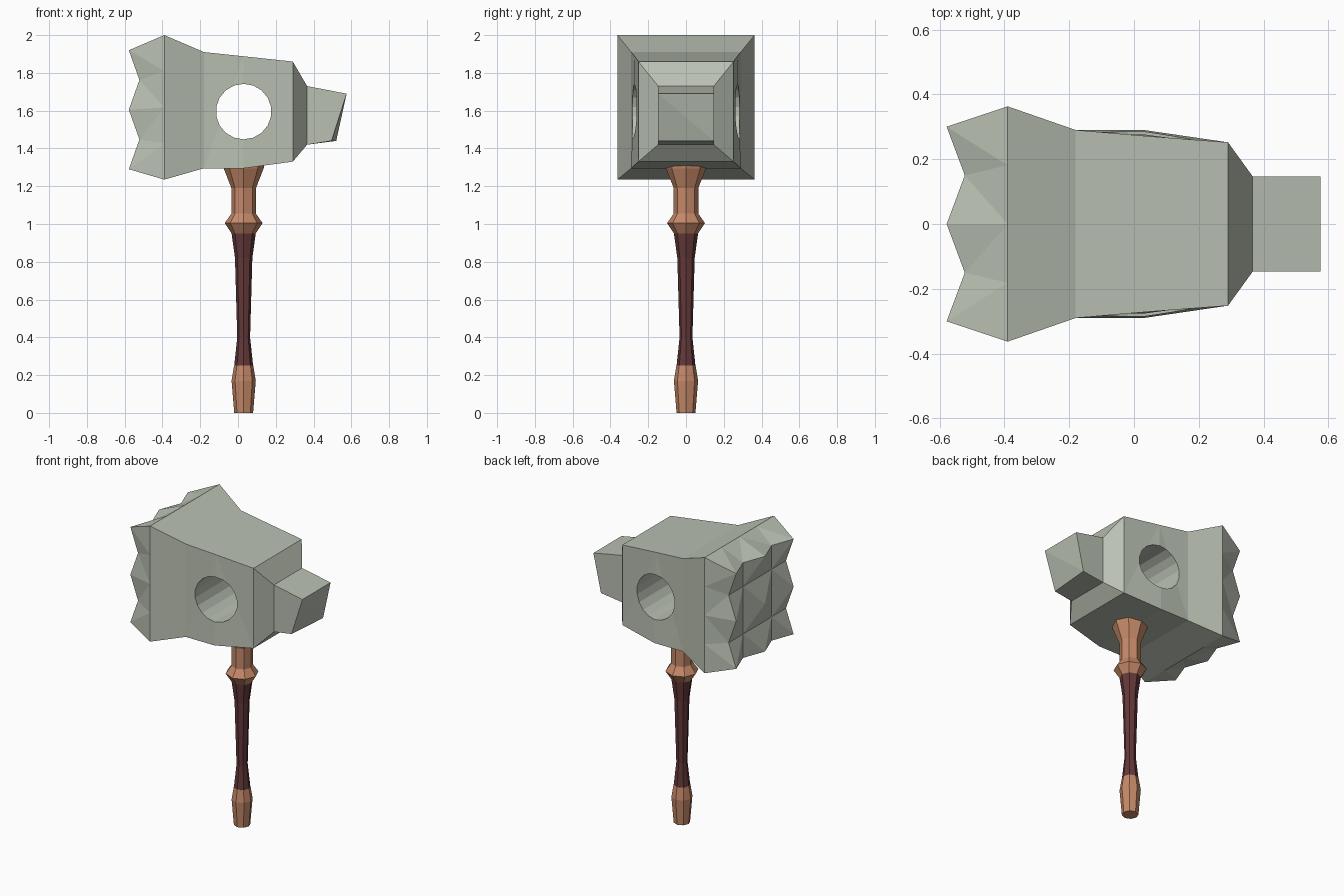
import bpy, bmesh, math

if "Cube" in bpy.data.objects:
    bpy.data.objects.remove(bpy.data.objects["Cube"])

def material(name, rgb):
    m = bpy.data.materials.new(name)
    m.diffuse_color = (*rgb, 1)
    m.use_nodes = True
    m.node_tree.nodes["Principled BSDF"].inputs["Base Color"].default_value = m.diffuse_color
    return m

STEEL = material("pale grey steel", (0.49, 0.53, 0.45))
COPPER = material("copper", (0.56, 0.25, 0.14))
GRIP = material("dark red grip", (0.13, 0.04, 0.042))
AXIS_X = 0.03

def finish(bm, name, mat):
    bmesh.ops.recalc_face_normals(bm, faces=bm.faces)
    mesh = bpy.data.meshes.new(name)
    bm.to_mesh(mesh)
    bm.free()
    mesh.materials.append(mat)
    ob = bpy.data.objects.new(name, mesh)
    bpy.context.collection.objects.link(ob)
    return ob

# Turned eight-sided handle parts from (radius, z) profiles
def turned(name, profile, mat, sides=8):
    bm = bmesh.new()
    rings = []
    for r, z in profile:
        rings.append([bm.verts.new((AXIS_X + r * math.cos(2 * math.pi * i / sides),
                                    r * math.sin(2 * math.pi * i / sides), z))
                      for i in range(sides)])
    for a, b in zip(rings, rings[1:]):
        for i in range(sides):
            j = (i + 1) % sides
            bm.faces.new((a[i], a[j], b[j], b[i]))
    bm.faces.new(rings[0])
    bm.faces.new(rings[-1])
    return finish(bm, name, mat)

turned("pommel", [(0.05, 0), (0.064, 0.17), (0.051, 0.25)], COPPER)
turned("grip", [(0.05, 0.25), (0.034, 0.40), (0.046, 0.82), (0.064, 0.95)], GRIP)
turned("collar", [(0.064, 0.95), (0.1, 1.005), (0.065, 1.055), (0.065, 1.19),
                  (0.106, 1.295), (0.11, 1.325)], COPPER)

# Hammer head: spiked striking face, tapering body, blunt nose
bm = bmesh.new()
N = 5
def grid_point(i, j, y, z0, z1, x):
    return bm.verts.new((x, -y + 2 * y * i / (N - 1), z0 + (z1 - z0) * j / (N - 1)))

face = {(i, j): grid_point(i, j, 0.30, 1.29, 1.92,
                           -0.578 if i % 2 == 0 and j % 2 == 0 else -0.522)
        for i in range(N) for j in range(N)}
# each cell is split from its peak to its opposite valley corner
for i in range(N - 1):
    for j in range(N - 1):
        a, b, c, d = face[i, j], face[i + 1, j], face[i + 1, j + 1], face[i, j + 1]
        if (i + j) % 2 == 0:
            bm.faces.new((a, b, c))
            bm.faces.new((a, c, d))
        else:
            bm.faces.new((a, b, d))
            bm.faces.new((b, c, d))

# four sides of the border, bottom-front corner first
k = N - 1
sides = [[(i, 0) for i in range(N)], [(k, j) for j in range(N)],
         [(k - i, k) for i in range(N)], [(0, k - j) for j in range(N)]]
rim = {p: grid_point(*p, 0.363, 1.235, 2.0, -0.39) for s in sides for p in s[:-1]}
for s in sides:
    for p, q in zip(s, s[1:]):
        bm.faces.new((face[p], face[q], rim[q], rim[p]))

# body sections: x, lower half width, upper half width, bottom z, top z
def section(x, y0, y1, z0, z1):
    return [bm.verts.new(c) for c in ((x, -y0, z0), (x, y0, z0), (x, y1, z1), (x, -y1, z1))]

rings = [section(*s) for s in [(-0.18, 0.29, 0.29, 1.295, 1.91),
                               (0.03, 0.29, 0.272, 1.295, 1.888),
                               (0.29, 0.252, 0.252, 1.33, 1.86),
                               (0.366, 0.147, 0.147, 1.42, 1.73),
                               (0.575, 0.147, 0.147, 1.44, 1.69)]]
rings[-1][0].co.x, rings[-1][1].co.x = 0.495, 0.52
for n, s in enumerate(sides):
    bm.faces.new([rim[p] for p in s] + [rings[0][(n + 1) % 4], rings[0][n]])
for a, b in zip(rings, rings[1:]):
    for n in range(4):
        m = (n + 1) % 4
        bm.faces.new((a[n], a[m], b[m], b[n]))
bm.faces.new(rings[-1])
bmesh.ops.triangulate(bm, faces=bm.faces)
head = finish(bm, "hammer_head", STEEL)

# Round hole through the head
bpy.ops.mesh.primitive_cylinder_add(vertices=18, radius=0.147, depth=1,
                                    location=(AXIS_X, 0, 1.595), rotation=(math.pi / 2, 0, 0))
cutter = bpy.context.object
cutter.name = "hole_cutter"
cutter.hide_render = True
cutter.data.materials.append(STEEL)
mod = head.modifiers.new("hole", "BOOLEAN")
mod.operation, mod.solver, mod.object = "DIFFERENCE", "EXACT", cutter
bpy.context.view_layer.objects.active = head
bpy.ops.object.modifier_apply(modifier=mod.name)
bpy.data.objects.remove(cutter)
